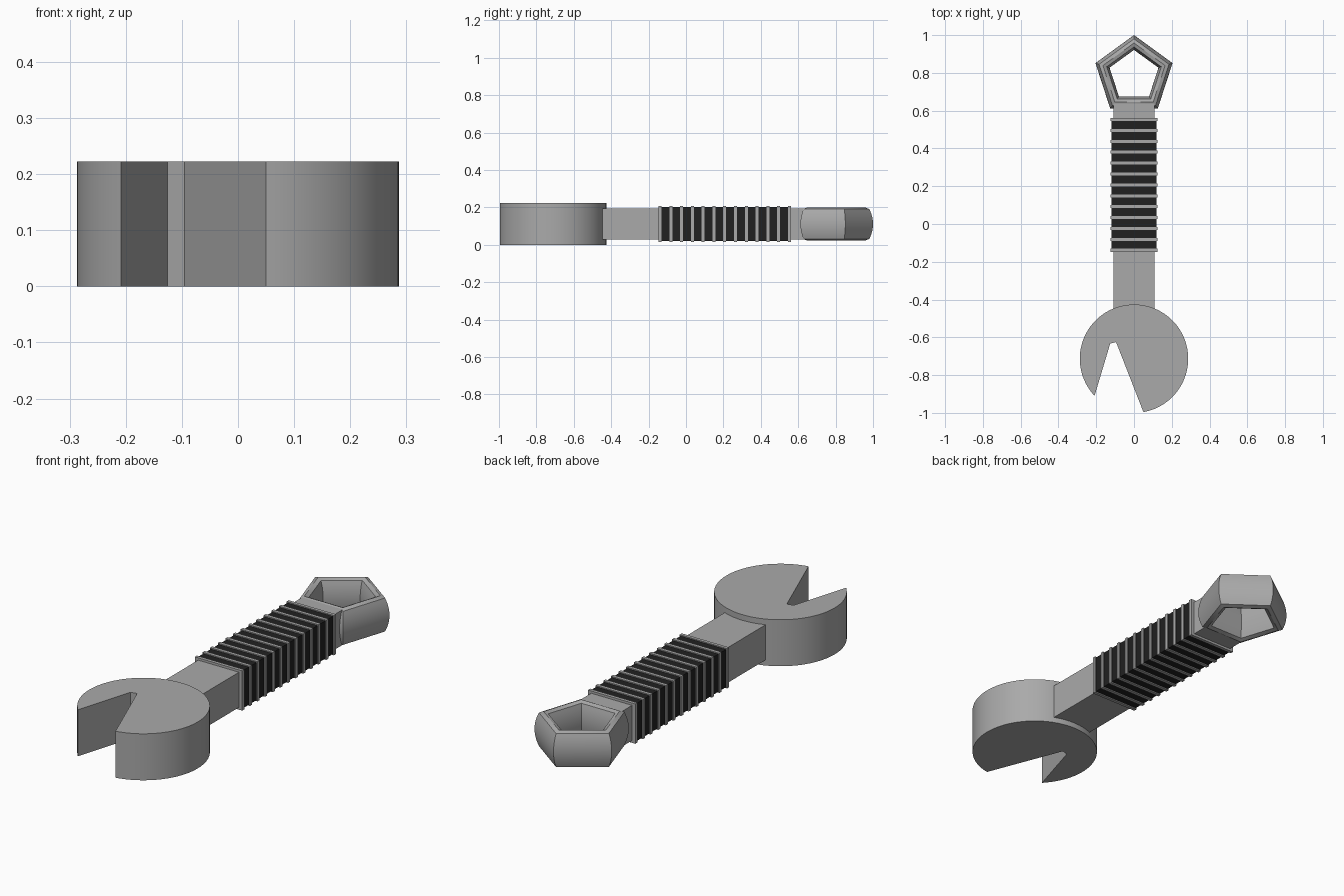
import bpy, bmesh, math

cube = bpy.data.objects.get("Cube")
if cube:
    bpy.data.objects.remove(cube, do_unlink=True)

MID = 0.111  # height of the centre plane


def material(name, value):
    m = bpy.data.materials.new(name)
    m.use_nodes = True
    colour = (value, value, value, 1)
    m.diffuse_color = colour
    m.node_tree.nodes["Principled BSDF"].inputs["Base Color"].default_value = colour
    return m


steel = material("steel grey", 0.4)
rubber = material("rubber black", 0.015)


def finish(bm, name, mat, smooth=False):
    bmesh.ops.recalc_face_normals(bm, faces=bm.faces)
    mesh = bpy.data.meshes.new(name)
    bm.to_mesh(mesh)
    bm.free()
    mesh.materials.append(mat)
    ob = bpy.data.objects.new(name, mesh)
    bpy.context.collection.objects.link(ob)
    if smooth:
        bpy.ops.object.select_all(action="DESELECT")
        ob.select_set(True)
        bpy.context.view_layer.objects.active = ob
        bpy.ops.object.shade_smooth_by_angle(angle=math.radians(30))
    return ob


def bar(name, mat, half_x, half_z, y0, y1):
    """Box along y, centred on x = 0 and the centre plane."""
    bm = bmesh.new()
    bmesh.ops.create_cube(bm, size=1)
    for v in bm.verts:
        v.co = (v.co.x * 2 * half_x, y0 + (v.co.y + 0.5) * (y1 - y0),
                MID + v.co.z * 2 * half_z)
    return finish(bm, name, mat)


# Open jaw: a disc outline interrupted by the slanted notch
cy, radius, steps = -0.713, 0.287, 72
start, end = math.radians(-80), math.radians(223.3)
outline = []
for i in range(steps + 1):
    a = start + (end - start) * i / steps
    outline.append((radius * math.cos(a), cy + radius * math.sin(a)))
outline += [(-0.126, -0.633), (-0.095, -0.625)]
bm = bmesh.new()
face = bm.faces.new([bm.verts.new((x, y, 0)) for x, y in outline])
top = bmesh.ops.extrude_face_region(bm, geom=[face])["geom"]
bmesh.ops.translate(bm, vec=(0, 0, 2 * MID),
                    verts=[g for g in top if isinstance(g, bmesh.types.BMVert)])
finish(bm, "open_jaw", steel, smooth=True)

# Handle shaft and ribbed grip
bar("shaft", steel, 0.108, 0.084, -0.46, 0.645)
bar("grip_sleeve", rubber, 0.12, 0.09, -0.139, 0.553)
ribs = 13
for i in range(ribs):
    y = -0.139 + i * 0.692 / (ribs - 1)
    bar(f"grip_rib_{i + 1}", steel, 0.125, 0.095, y - 0.008, y + 0.008)

# Box end: a bulging cross-section carried around five corners
section = []
for i in range(13):  # outer bulge
    t = -1 + i / 6
    section.append((0.2145 - 0.02 * t * t, 0.08 * t))
section.append((0.173, 0.088))
for i in range(13):  # inner bulge
    t = 1 - i / 6
    section.append((0.136 + 0.016 * t * t, 0.08 * t))
section.append((0.173, -0.088))
bm = bmesh.new()
rings = []
for k in range(5):
    a = math.pi / 2 + k * math.tau / 5
    rings.append([bm.verts.new((r * math.cos(a), 0.7855 + r * math.sin(a), MID + z))
                  for r, z in section])
n = len(section)
for k in range(5):
    p, q = rings[k], rings[(k + 1) % 5]
    for j in range(n):
        bm.faces.new((p[j], q[j], q[(j + 1) % n], p[(j + 1) % n]))
finish(bm, "box_end", steel, smooth=True)
